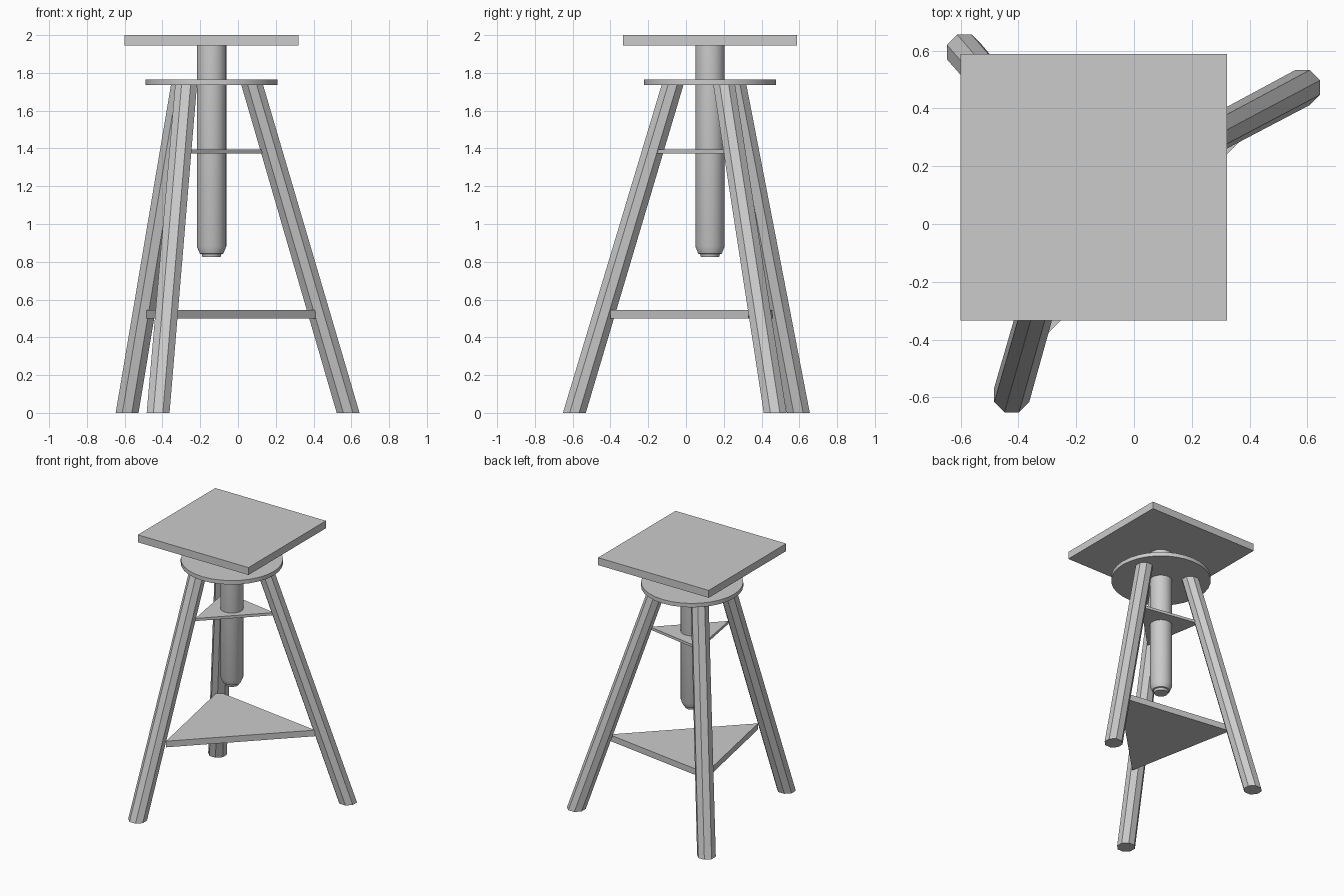
import bpy, bmesh
from math import pi, cos, sin, radians

if "Cube" in bpy.data.objects:
    bpy.data.objects.remove(bpy.data.objects["Cube"])

CX, CY = -0.14, 0.127  # axis of the seat, disc and screw column


def loft(name, rings, smooth=False):
    """Skin a stack of equal-length point rings and cap both ends."""
    bm = bmesh.new()
    loops = [[bm.verts.new(p) for p in ring] for ring in rings]
    n = len(loops[0])
    for a, b in zip(loops, loops[1:]):
        for i in range(n):
            j = (i + 1) % n
            bm.faces.new((a[i], a[j], b[j], b[i]))
    bm.faces.new(loops[0][::-1])
    bm.faces.new(loops[-1])
    bmesh.ops.recalc_face_normals(bm, faces=bm.faces)
    mesh = bpy.data.meshes.new(name)
    bm.to_mesh(mesh)
    bm.free()
    obj = bpy.data.objects.new(name, mesh)
    bpy.context.collection.objects.link(obj)
    if smooth:
        bpy.ops.object.select_all(action='DESELECT')
        obj.select_set(True)
        bpy.context.view_layer.objects.active = obj
        bpy.ops.object.shade_smooth_by_angle(angle=radians(30))
    return obj


def ring(x, y, z, r, n, turn=0.0):
    return [(x + r * cos(turn + 2 * pi * i / n),
             y + r * sin(turn + 2 * pi * i / n), z) for i in range(n)]


def plate(name, outline, z0, z1):
    return loft(name, [[(x, y, z) for x, y in outline] for z in (z0, z1)])


# Square seat
h = 0.461
plate("seat", [(CX - h, CY - h), (CX + h, CY - h),
               (CX + h, CY + h), (CX - h, CY + h)], 1.944, 2.0)

# Round disc that joins the leg tops
loft("top_disc", [ring(CX, CY, z, 0.349, 32) for z in (1.735, 1.765)], True)

# Height-adjusting column with a stepped, tapered lower end
profile = [(0.824, 0.048), (0.84, 0.052), (0.843, 0.062),
           (0.882, 0.078), (1.95, 0.078)]
loft("screw_column", [ring(CX, CY, z, r, 32) for z, r in profile], True)

# Splayed octagonal legs: foot centre, top centre
legs = {
    "right_leg": ((0.583, 0.472), (0.075, 0.202)),
    "back_leg": ((-0.587, 0.595), (-0.297, 0.262)),
    "front_leg": ((-0.423, -0.591), (-0.275, -0.071)),
}
for name, (foot, top) in legs.items():
    loft(name, [ring(*foot, 0.0, 0.0655, 8, pi / 8),
                ring(*top, 1.737, 0.0625, 8, pi / 8)])

# Triangular braces between the legs
plate("lower_shelf", [(0.41, 0.33), (-0.49, 0.462), (-0.32, -0.40)], 0.50, 0.546)
plate("upper_brace", [(0.135, 0.235), (-0.33, 0.316), (-0.25, -0.15)], 1.374, 1.394)
